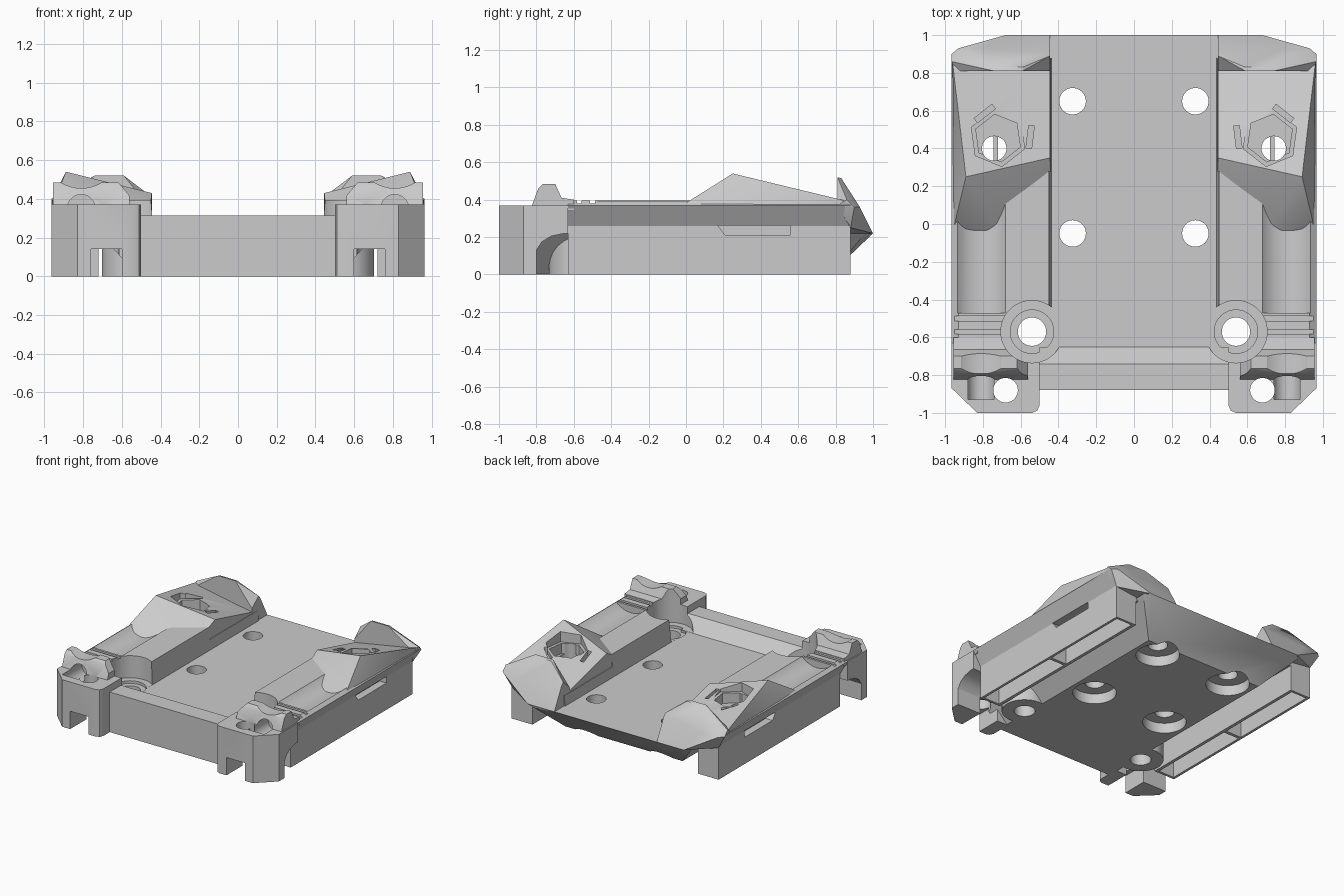
import bpy, bmesh, math
from mathutils import Vector, Matrix

if "Cube" in bpy.data.objects:
    bpy.data.objects.remove(bpy.data.objects["Cube"])

grey = bpy.data.materials.new("plain grey")
grey.use_nodes = True
grey.diffuse_color = (0.6, 0.6, 0.6, 1)
grey.node_tree.nodes["Principled BSDF"].inputs["Base Color"].default_value = (0.6, 0.6, 0.6, 1)


def finish(name, bm):
    bmesh.ops.recalc_face_normals(bm, faces=bm.faces)
    mesh = bpy.data.meshes.new(name)
    bm.to_mesh(mesh)
    bm.free()
    mesh.materials.append(grey)
    obj = bpy.data.objects.new(name, mesh)
    bpy.context.collection.objects.link(obj)
    return obj


def prism(name, profile, axis, low, high):
    """Extrude a 2D outline along one axis."""
    bm = bmesh.new()
    ends = []
    for d in (low, high):
        ends.append([bm.verts.new([(d, a, b), (a, d, b), (a, b, d)][axis]) for a, b in profile])
    bm.faces.new(ends[0])
    bm.faces.new(ends[1])
    for i in range(len(profile)):
        j = (i + 1) % len(profile)
        bm.faces.new((ends[0][i], ends[0][j], ends[1][j], ends[1][i]))
    return finish(name, bm)


def hull(name, points):
    bm = bmesh.new()
    for p in points:
        bm.verts.new(p)
    out = bmesh.ops.convex_hull(bm, input=bm.verts)
    loose = {g for g in out["geom_interior"] + out["geom_unused"] if isinstance(g, bmesh.types.BMVert)}
    bmesh.ops.delete(bm, geom=list(loose), context="VERTS")
    bmesh.ops.dissolve_limit(bm, angle_limit=0.02, verts=bm.verts, edges=bm.edges)
    return finish(name, bm)


def box(name, centre, size, turn=None):
    bm = bmesh.new()
    m = Matrix.Translation(centre) @ (turn or Matrix()) @ Matrix.Diagonal((*size, 1))
    bmesh.ops.create_cube(bm, size=1, matrix=m)
    return finish(name, bm)


def rod(name, start, end, r, sides=40):
    a, b = Vector(start), Vector(end)
    bm = bmesh.new()
    turn = (b - a).to_track_quat("Z", "Y").to_matrix().to_4x4()
    bmesh.ops.create_cone(bm, cap_ends=True, segments=sides, radius1=r, radius2=r,
                          depth=(b - a).length, matrix=Matrix.Translation((a + b) / 2) @ turn)
    return finish(name, bm)


def hexagon(name, x, y, r, low, high):
    angles = [math.radians(82 + 60 * i) for i in range(6)]
    return prism(name, [(x + r * math.cos(a), y + r * math.sin(a)) for a in angles], 2, low, high)


def apply(obj, mod):
    with bpy.context.temp_override(object=obj, active_object=obj):
        bpy.ops.object.modifier_apply(modifier=mod.name)


def cut(objs, cutter):
    for obj in objs:
        mod = obj.modifiers.new("cut", "BOOLEAN")
        mod.operation, mod.solver, mod.object = "DIFFERENCE", "EXACT", cutter
        apply(obj, mod)
    bpy.data.objects.remove(cutter)


def bore(objs, x, y, low, high, r):
    """Drill a vertical hole on both sides."""
    for s in (-1, 1):
        cut(objs, rod("bore", (s * x, y, low), (s * x, y, high), r, 48))


# Floor plate with bevelled underside, and the front lip
plate = hull("floor_plate", [(s * x, y, z) for s in (-1, 1) for x, y, z in (
    (.51, -.88, 0), (.51, .77, 0), (.72, -.88, .22), (.72, .96, .22), (.68, 1, .22))])
lip = prism("front_lip", [(-.88, .1), (-.66, .1), (-.65, .22), (-.74, .315), (-.88, .315)], 0, -.5, .5)

# Shoulder with overhang and hollow lower rail
shoulder = prism("side_shoulder", [(.435, .2), (.45, .395), (.93, .395), (.965, .37), (.9, .26),
                                   (.9, 0), (.72, 0), (.72, .2)], 1, -.63, .88)
cut([shoulder], rod("trough", (.81, -.47, .52), (.81, .3, .52), .18, 48))
cut([shoulder], box("wedge_seat", (.65, .575, .4), (.5, .59, .2)))
cut([shoulder], prism("rail_slot", [(.17, .262), (.21, .21), (.56, .21), (.56, .262)], 0, .84, 1))
for low, high in ((-.61, .11), (.135, .86)):
    cut([shoulder], box("rail_hollow", (.8125, (low + high) / 2, .05), (.135, high - low, .3)))
for y in (-.5, -.57):
    cut([shoulder], box("strap_groove", (.8, y, .4), (.3, .025, .04)))

# Raised wedge with a sloping top
wedge = hull("rear_wedge", [(.89, .25, .54), (.445, .35, .43), (.445, .82, .31), (.96, .85, .395),
                            (.955, -.02, .37), (.91, -.06, .3), (.7, -.04, .33), (.45, .26, .385),
                            (.45, .26, .25), (.45, .82, .23), (.96, .85, .37), (.9, .82, .28)])

# Rear fin
fin = hull("rear_fin", [(.445, .81, .2), (.445, .81, .34), (.445, .89, .41), (.59, .81, .52),
                        (.74, .81, .52), (.59, .83, .515), (.74, .83, .515), (.965, .86, .40),
                        (.965, .9, .36), (.93, .93, .36), (.8, .93, .36), (.445, .91, .39),
                        (.445, 1, .22), (.68, 1, .22), (.96, .81, .37), (.9, .88, .25)])

# Front corner post, hollow behind and notched in front
post = prism("corner_post", [(.5, -.96), (.512, -.988), (.54, -1), (.83, -1), (.965, -.87),
                             (.965, -.63), (.5, -.63)], 2, 0, .37)
cut([post], prism("post_back", [(-.8, -.1), (-.8, .13), (-.77, .175), (-.72, .205), (-.66, .218),
                                (-.5, .22), (-.5, -.1)], 0, .512, 1.1))
cut([post], box("post_notch", (.68, -.9, .04), (.16, .4, .2)))

# Saddle on the post, with a dip for a pipe
saddle = prism("front_saddle", [(-.83, .34), (-.825, .365), (-.79, .46), (-.765, .485), (-.7, .485),
                                (-.665, .41), (-.6, .4), (-.6, .34)], 0, .56, .955)
cut([saddle], rod("saddle_dip", (.81, -1, .655), (.81, -.4, .655), .2, 48))
cut([saddle], box("saddle_slope", (.5, -.7, .5), (.2, .5, .2), Matrix.Rotation(.7, 4, "Y")))

# Bore in front of the saddle, and the post hole
cut([post, saddle], rod("cable_bore", (.81, -.93, .35), (.81, -.68, .35), .072))
bore([post, lip, plate, saddle], .68, -.88, -.1, .6, .065)

# Round boss sunk in the shoulder
bore([shoulder, post, saddle, lip], .54, -.57, .221, .8, .165)
boss = rod("screw_boss", (.54, -.57, 0), (.54, -.57, .218), .163, 48)
bore([boss, plate, shoulder, post], .54, -.57, .2, .5, .115)
bore([boss, plate, shoulder, post], .54, -.57, -.1, .5, .075)

# Hexagonal pocket with a through hole and two slots in the wedge
cut([wedge], hexagon("hex_rim", .72, .455, .152, .42, .7))
cut([wedge], hexagon("hex_pocket", .72, .455, .127, .34, .7))
bore([wedge, shoulder], .74, .4, .19, .6, .065)
bore([plate], .74, .4, -.1, .6, .065)
for x, y, z, angle in ((.55, .46, .43, .12), (.79, .585, .45, .9)):
    cut([wedge], box("slot", (x, y, z), (.03, .12, .12), Matrix.Rotation(angle, 4, "Z")))

# Bolt holes with round recesses below
for y in (-.05, .65):
    bore([plate], .325, y, -.1, .08, .155)
    bore([plate], .325, y, -.1, .5, .07)

# Mirror the side parts and shade
halves = [shoulder, wedge, fin, post, saddle, boss]
for obj in halves:
    apply(obj, obj.modifiers.new("mirror", "MIRROR"))
for obj in halves + [plate, lip]:
    bpy.ops.object.select_all(action="DESELECT")
    obj.select_set(True)
    bpy.context.view_layer.objects.active = obj
    bpy.ops.object.shade_smooth_by_angle(angle=math.radians(30))
